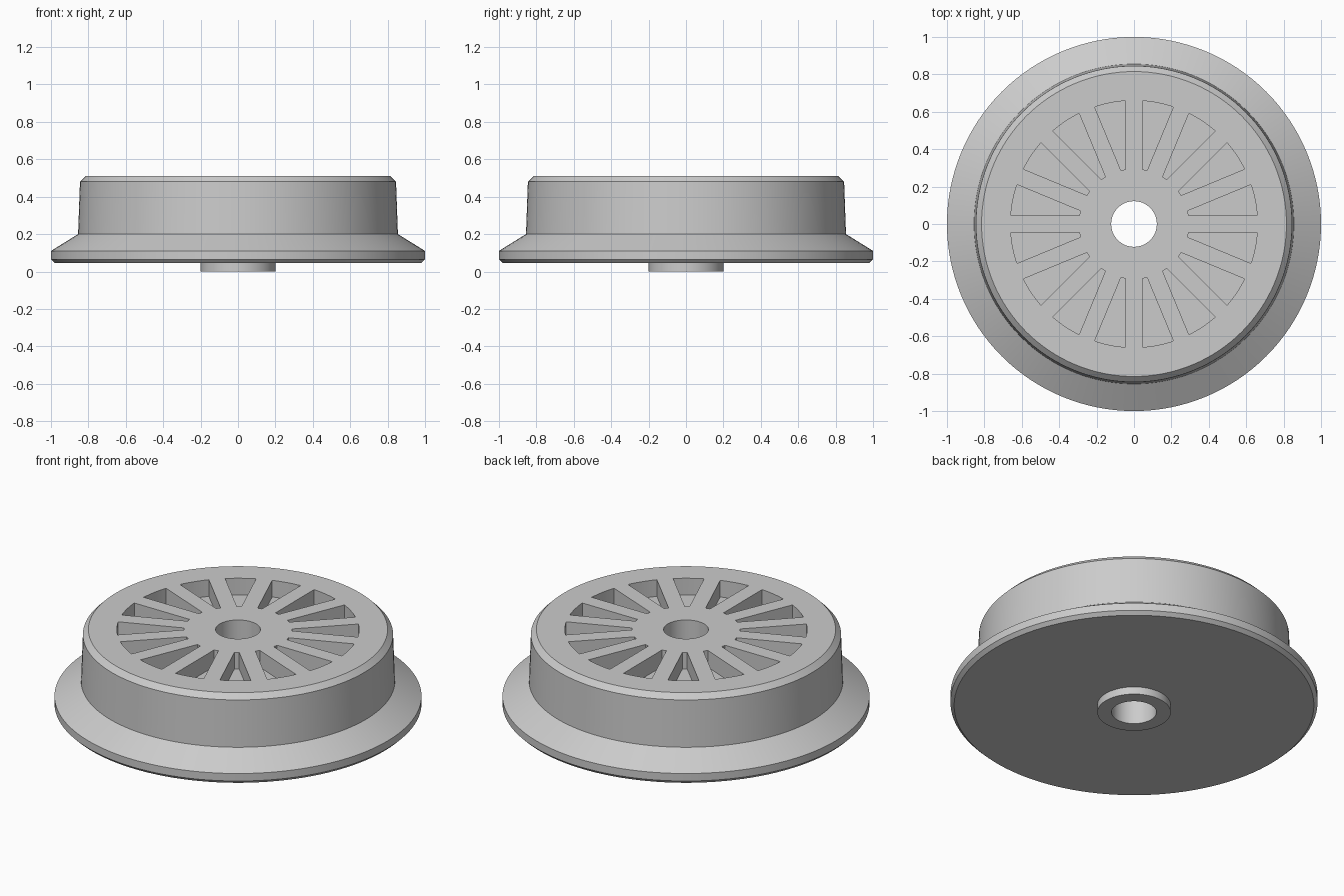
import bpy, bmesh, math
from mathutils import Matrix, Vector

cube = bpy.data.objects.get("Cube")
if cube:
    bpy.data.objects.remove(cube, do_unlink=True)

SEGMENTS = 128
SPOKES = 16
SPOKE_HALF = 0.045
POCKET_IN, POCKET_OUT = 0.295, 0.66
TOP, POCKET_FLOOR = 0.51, 0.41

metal = bpy.data.materials.new("light grey metal")
metal.use_nodes = True
grey = (0.6, 0.6, 0.6, 1)
metal.diffuse_color = grey
metal.node_tree.nodes["Principled BSDF"].inputs["Base Color"].default_value = grey


def make_object(name, bm):
    bmesh.ops.recalc_face_normals(bm, faces=bm.faces)
    mesh = bpy.data.meshes.new(name)
    bm.to_mesh(mesh)
    bm.free()
    mesh.materials.append(metal)
    obj = bpy.data.objects.new(name, mesh)
    bpy.context.collection.objects.link(obj)
    return obj


def lathe(name, profile):
    """Turn a closed (radius, height) outline around the z axis."""
    bm = bmesh.new()
    verts = [bm.verts.new((r, 0, z)) for r, z in profile]
    edges = [bm.edges.new((a, b)) for a, b in zip(verts, verts[1:] + verts[:1])]
    bmesh.ops.spin(bm, geom=verts + edges, cent=(0, 0, 0), axis=(0, 0, 1),
                   angle=math.tau, steps=SEGMENTS, use_merge=True)
    bmesh.ops.remove_doubles(bm, verts=bm.verts, dist=1e-5)
    return make_object(name, bm)


def pocket_outline():
    """Wedge between two parallel-sided spokes, centred on +x."""
    half_step = math.pi / SPOKES
    points = []
    for radius, direction in ((POCKET_IN, 1), (POCKET_OUT, -1)):
        limit = half_step - math.asin(SPOKE_HALF / radius)
        for i in range(9):
            a = direction * limit * (i / 4 - 1)
            points.append(Vector((radius * math.cos(a), radius * math.sin(a), POCKET_FLOOR)))
    return points


# Wheel with flange, tapered tread, bevelled rim, rear hub and axle bore
wheel = lathe("flanged_wheel", [
    (0.122, 0), (0.2, 0), (0.2, 0.045), (0.98, 0.045), (1, 0.065), (1, 0.11),
    (0.855, 0.2), (0.845, 0.48), (0.815, TOP), (0.122, TOP)])

# Pockets that leave the spokes standing
bm = bmesh.new()
for n in range(SPOKES):
    turn = Matrix.Rotation((n + 0.5) * math.tau / SPOKES, 3, 'Z')
    face = bm.faces.new([bm.verts.new(turn @ p) for p in pocket_outline()])
    raised = bmesh.ops.extrude_face_region(bm, geom=[face])["geom"]
    bmesh.ops.translate(bm, vec=(0, 0, TOP - POCKET_FLOOR + 0.1),
                        verts=[v for v in raised if isinstance(v, bmesh.types.BMVert)])
cutter = make_object("pocket_cutter", bm)
cutter.hide_render = True

cut = wheel.modifiers.new("spoke pockets", 'BOOLEAN')
cut.operation = 'DIFFERENCE'
cut.solver = 'EXACT'
cut.object = cutter

bpy.ops.object.select_all(action='DESELECT')
bpy.context.view_layer.objects.active = wheel
wheel.select_set(True)
bpy.ops.object.modifier_apply(modifier=cut.name)
bpy.data.objects.remove(cutter, do_unlink=True)
bpy.ops.object.shade_smooth_by_angle(angle=math.radians(15))
